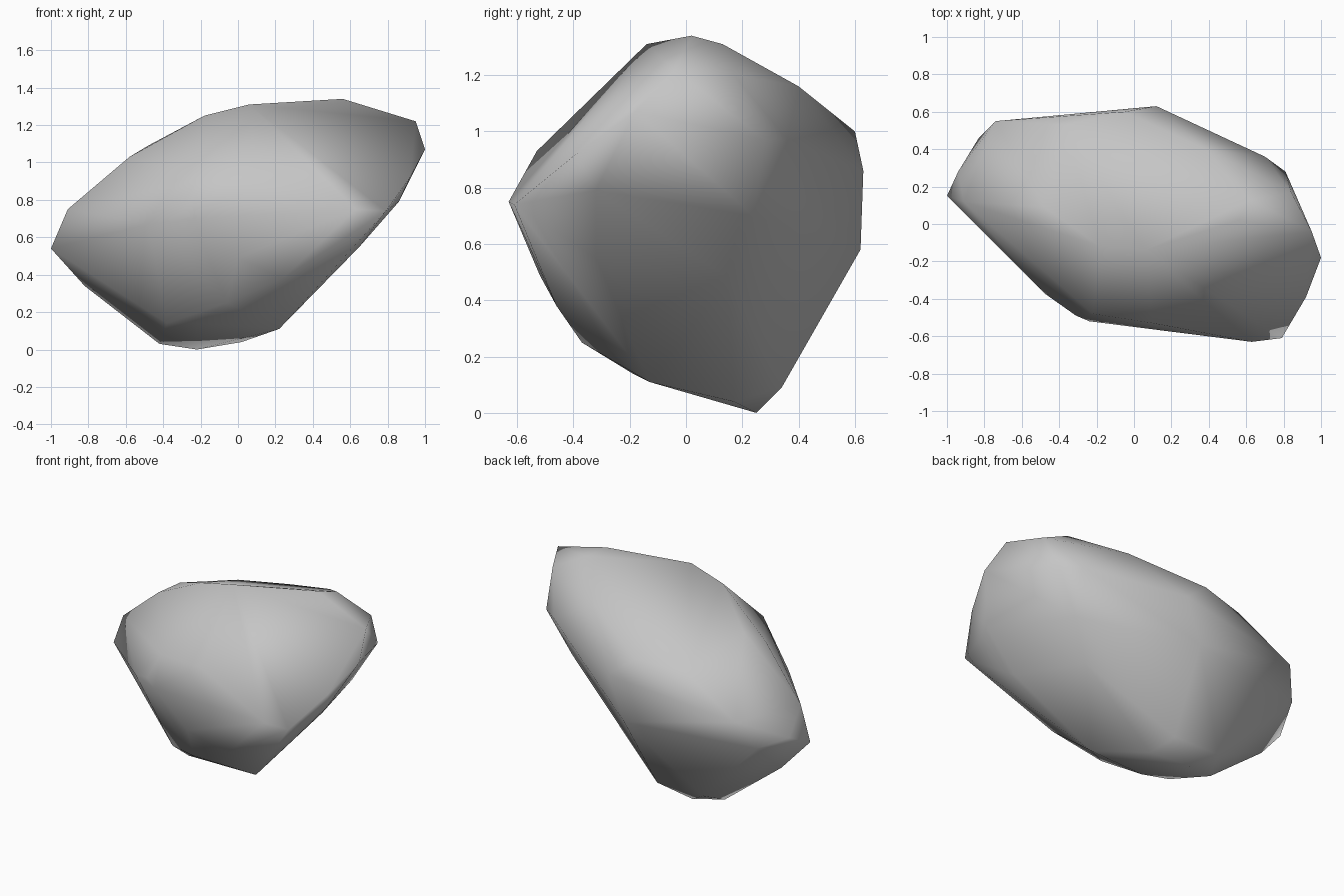
import bpy
import bmesh

# Remove the default object only
default_cube = bpy.data.objects.get("Cube")
if default_cube is not None:
    bpy.data.objects.remove(default_cube, do_unlink=True)


def make_material(name, colour):
    """Plain flat material shared by the viewport and the render."""
    material = bpy.data.materials.new(name)
    material.use_nodes = True
    material.diffuse_color = colour
    shader = material.node_tree.nodes["Principled BSDF"]
    shader.inputs["Base Color"].default_value = colour
    shader.inputs["Roughness"].default_value = 0.9
    return material


# Corners of the chipped boulder, grouped by height
crown = [
    (.56, .02, 1.34), (.06, -.14, 1.31), (-.18, -.12, 1.25),
    (.62, .13, 1.31), (.95, -.04, 1.22), (.84, .17, 1.2),
]
shoulder = [
    (.38, .4, 1.16), (-.48, .09, 1.09), (1, -.18, 1.07), (-.58, .01, 1.03),
    (-.05, .6, 1), (-.37, .53, .97), (.1, -.53, .93), (-.22, -.48, .91),
]
belt = [
    (.81, .28, .97), (.7, .36, .97), (.92, -.39, .92), (.12, .63, .86),
    (.86, -.32, .79), (-.91, .12, .75), (-.74, .55, .75), (.63, -.63, .75),
    (.79, -.61, .74), (-.31, -.49, .74), (-.24, -.52, .7),
]
flank = [
    (.65, .24, .7), (-.48, -.37, .67), (-.94, .28, .6), (.01, .62, .58),
    (-.83, .46, .57), (.65, -.32, .55), (-1, .15, .54), (0, -.52, .49),
    (.5, .15, .48),
]
underside = [
    (.24, -.46, .38), (-.82, .19, .34), (-.46, -.17, .33),
    (.38, -.22, .3), (-.06, -.37, .25), (-.38, -.13, .14),
]
foot = [
    (-.22, -.19, .14), (.22, -.13, .11), (-.36, .34, .09),
    (-.03, .34, .09), (-.42, .2, .03), (.02, .17, .04), (-.22, .25, 0),
]


def make_boulder(name, layers, material):
    """Wrap the corner layers in one closed, smoothly shaded skin."""
    bm = bmesh.new()
    for layer in layers:
        for corner in layer:
            bm.verts.new(corner)
    bmesh.ops.convex_hull(bm, input=bm.verts[:])

    # Drop corners that ended up inside the skin
    loose = [vert for vert in bm.verts if not vert.link_faces]
    bmesh.ops.delete(bm, geom=loose, context="VERTS")
    bmesh.ops.recalc_face_normals(bm, faces=bm.faces[:])
    for face in bm.faces:
        face.smooth = True

    mesh = bpy.data.meshes.new(name)
    bm.to_mesh(mesh)
    bm.free()
    mesh.materials.append(material)
    boulder = bpy.data.objects.new(name, mesh)
    bpy.context.collection.objects.link(boulder)
    return boulder


stone_grey = make_material("stone grey", (.56, .56, .56, 1))
boulder_layers = [crown, shoulder, belt, flank, underside, foot]
make_boulder("boulder", boulder_layers, stone_grey)
